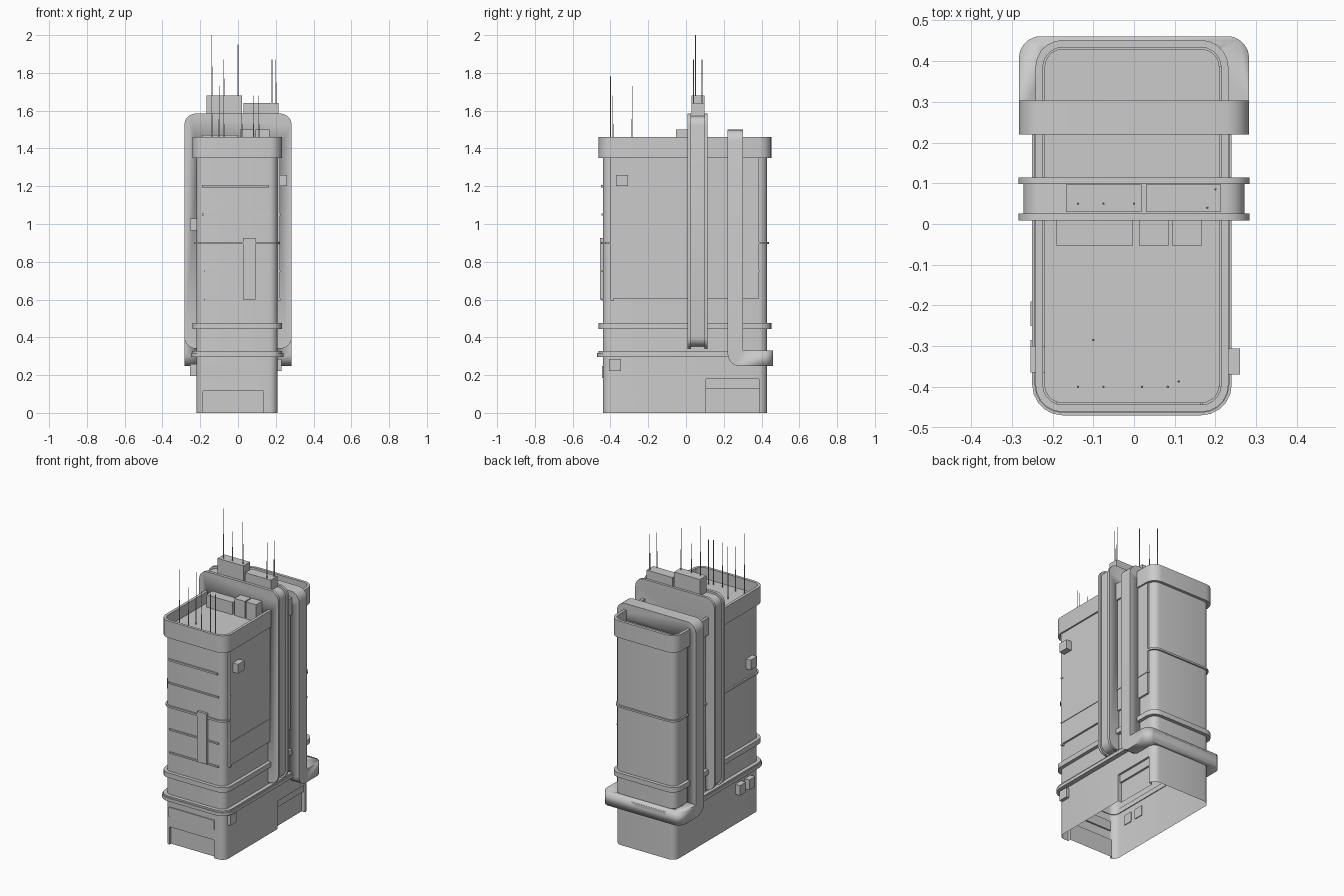
import bpy, bmesh, math

if "Cube" in bpy.data.objects:
    bpy.data.objects.remove(bpy.data.objects["Cube"])

CX, CY = -0.005, -0.005      # tower centre
HX, HY = 0.215, 0.435        # tower half sizes


def rounded(u0, u1, v0, v1, r, seg=5):
    """Counter-clockwise rounded rectangle; r is one radius or four."""
    rs = r if isinstance(r, tuple) else (r,) * 4
    corners = [(u1, v1, -1, -1), (u0, v1, 1, -1), (u0, v0, 1, 1), (u1, v0, -1, 1)]
    pts = []
    for i, (u, v, su, sv) in enumerate(corners):
        n = seg if rs[i] > 0 else 0
        for k in range(n + 1):
            a = math.pi / 2 * (i + k / max(n, 1))
            pts.append((u + rs[i] * (su + math.cos(a)) if n else u,
                        v + rs[i] * (sv + math.sin(a)) if n else v))
    return pts


def place(axis, u, v, w):
    return {'z': (u, v, w), 'y': (u, w, v), 'x': (w, u, v)}[axis]


def finish(name, bm, smooth=True):
    bmesh.ops.recalc_face_normals(bm, faces=bm.faces)
    me = bpy.data.meshes.new(name)
    bm.to_mesh(me)
    bm.free()
    ob = bpy.data.objects.new(name, me)
    bpy.context.collection.objects.link(ob)
    if smooth:
        bpy.ops.object.select_all(action='DESELECT')
        ob.select_set(True)
        bpy.context.view_layer.objects.active = ob
        bpy.ops.object.shade_smooth_by_angle(angle=math.radians(35))
    return ob


def prism(name, pts, w0, w1, axis='z', hole=None):
    """Extrude a profile along an axis; a matching hole profile makes a ring."""
    bm = bmesh.new()
    loops = [[[bm.verts.new(place(axis, u, v, w)) for u, v in p] for w in (w0, w1)]
             for p in ([pts, hole] if hole else [pts])]
    n = len(pts)
    for lo, hi in loops:
        for i in range(n):
            j = (i + 1) % n
            bm.faces.new((lo[i], lo[j], hi[j], hi[i]))
    for k in (0, 1):
        if hole:
            a, b = loops[0][k], loops[1][k]
            for i in range(n):
                j = (i + 1) % n
                bm.faces.new((a[i], a[j], b[j], b[i]))
        else:
            bm.faces.new(loops[0][k])
    return finish(name, bm)


def box(name, x0, x1, y0, y1, z0, z1):
    bm = bmesh.new()
    bmesh.ops.create_cube(bm, size=1)
    for v in bm.verts:
        v.co = ((x0 + x1) / 2 + v.co.x * (x1 - x0), (y0 + y1) / 2 + v.co.y * (y1 - y0),
                (z0 + z1) / 2 + v.co.z * (z1 - z0))
    return finish(name, bm, False)


def cut(ob, cutter):
    cutter.hide_render = True
    mod = ob.modifiers.new("cut", 'BOOLEAN')
    mod.object, mod.operation, mod.solver = cutter, 'DIFFERENCE', 'EXACT'
    bpy.ops.object.select_all(action='DESELECT')
    ob.select_set(True)
    bpy.context.view_layer.objects.active = ob
    bpy.ops.object.modifier_apply(modifier=mod.name)


def plan(d, r=0.045):
    """Tower footprint grown by d."""
    return rounded(CX - HX - d, CX + HX + d, CY - HY - d, CY + HY + d, r + max(d, -0.03))


def ring(name, d, z0, z1, inner=-0.005):
    return prism(name, plan(d), z0, z1, hole=plan(inner))


# Tower shell with entrance recesses, open underneath
tower = prism("tower_body", plan(0), 0, 1.39)
cutters = [box("front_entrance_cutter", -0.185, 0.135, -0.5, -0.42, -0.1, 0.117),
           box("side_entrance_cutter", 0.185, 0.3, 0.106, 0.387, -0.1, 0.13),
           box("side_lintel_cutter", 0.197, 0.3, 0.106, 0.387, 0.12, 0.18)]
for c in cutters:
    cut(tower, c)
bm = bmesh.new()
bm.from_mesh(tower.data)
bmesh.ops.delete(bm, geom=[f for f in bm.faces if f.calc_center_median().z < 0.001],
                 context='FACES')
bm.to_mesh(tower.data)
bm.free()

# Parapet and horizontal rings
ring("roof_parapet", 0.022, 1.35, 1.46, inner=0.004)
ring("lower_ledge", 0.022, 0.445, 0.477)
ring("middle_trim", 0.01, 0.893, 0.905)
ring("base_ledge", 0.03, 0.297, 0.318)
ring("base_ledge_lip", 0.024, 0.318, 0.328)

# Raised cladding on the right side
box("side_cladding", 0.2, 0.222, -0.40, 0.387, 0.605, 1.36)

# Partial trim on the front, some wrapping round the right corner
box("front_trim_left", -0.19, 0.165, -0.449, -0.43, 1.194, 1.206)
for i, (z, xa, yb) in enumerate([(1.05, -0.19, -0.385), (0.75, -0.18, 0.39), (0.6, -0.18, -0.385)]):
    box(f"front_trim_{i}", xa, 0.17, -0.447, -0.43, z - 0.005, z + 0.005)
    box(f"side_trim_{i}", 0.2, 0.226, -0.40, yb, z - 0.005, z + 0.005)

# Centre spine: recessed web between two flanges
core = prism("core_cutter", plan(-0.012), -0.1, 1.38)
spine = [prism("spine_web", rounded(-0.272, 0.272, 0.352, 1.572, 0.05), 0.02, 0.105, 'y')]
for n, y0, y1 in (("front", 0.008, 0.026), ("back", 0.098, 0.114)):
    spine.append(prism(f"spine_flange_{n}", rounded(-0.284, 0.284, 0.34, 1.585, 0.06), y0, y1, 'y'))

# Rear strap: upright band and foot running round the back
strap = prism("rear_strap_upright", rounded(-0.283, 0.283, 0.31, 1.5, (0.06, 0.06, 0, 0)),
              0.22, 0.303, 'y')
foot_side = rounded(0.22, 0.46, 0.248, 0.331, (0, 0, 0.065, 0))
foot = prism("rear_strap_foot", foot_side, -0.283, 0.283, 'x')
rounder = prism("foot_corner_cutter", rounded(-0.4, 0.4, 0.1, 0.6, 0.01), 0.1, 0.5,
                hole=rounded(-0.283, 0.283, 0.15, 0.462, (0.055, 0.055, 0.01, 0.01)))
cut(foot, rounder)
for ob in spine + [strap, foot]:
    cut(ob, core)

# Roof plant boxes
for name, x0, x1, y0, y1, z0, z1 in [
        ("spine_box_tall", -0.167, 0.018, 0.03, 0.097, 1.55, 1.68),
        ("spine_box_low", 0.03, 0.214, 0.03, 0.097, 1.55, 1.64),
        ("roof_box_long", -0.19, -0.003, -0.053, 0.01, 1.385, 1.47),
        ("roof_box_a", 0.012, 0.086, -0.053, 0.01, 1.385, 1.5),
        ("roof_box_b", 0.093, 0.167, -0.053, 0.01, 1.385, 1.5)]:
    box(name, x0, x1, y0, y1, z0, z1)

# Wall units and blank sign panels
for name, x0, x1, y0, y1, z0, z1 in [
        ("wall_unit_right_high", 0.205, 0.26, -0.37, -0.306, 1.2, 1.26),
        ("wall_unit_right_low", 0.205, 0.23, -0.407, -0.343, 0.222, 0.285),
        ("wall_unit_left_high", -0.254, -0.215, -0.365, -0.30, 0.965, 1.03),
        ("wall_unit_left_low_a", -0.254, -0.215, -0.345, -0.285, 0.195, 0.26),
        ("wall_unit_left_low_b", -0.254, -0.215, -0.25, -0.19, 0.195, 0.26),
        ("vertical_sign", 0.026, 0.093, -0.455, -0.43, 0.6, 0.927),
        ("entrance_sign", -0.185, 0.14, -0.446, -0.43, 0.185, 0.247)]:
    box(name, x0, x1, y0, y1, z0, z1)

# Antennas: thicker lower half, thin tip
for i, (x, y, z0, z1) in enumerate([
        (-0.138, 0.05, 1.67, 2.0), (-0.075, 0.05, 1.67, 1.87), (0, 0.05, 1.67, 1.95),
        (0.2, 0.085, 1.63, 1.87), (0.18, 0.04, 1.63, 1.87), (-0.1, -0.285, 1.38, 1.73),
        (-0.138, -0.4, 1.38, 1.78), (-0.075, -0.4, 1.38, 1.68), (0.02, -0.4, 1.38, 1.68),
        (0.083, -0.4, 1.38, 1.68), (0.11, -0.387, 1.38, 1.68)]):
    bm = bmesh.new()
    mid = (z0 + z1) / 2
    for r, a, b in ((0.003, z0, mid), (0.0017, mid, z1)):
        new = bmesh.ops.create_cone(bm, cap_ends=True, segments=6, radius1=r, radius2=r, depth=b - a)
        bmesh.ops.translate(bm, verts=new["verts"], vec=(x, y, (a + b) / 2))
    finish(f"antenna_{i}", bm)

# Remove the cutting helpers
for ob in cutters + [core, rounder]:
    bpy.data.objects.remove(ob)
